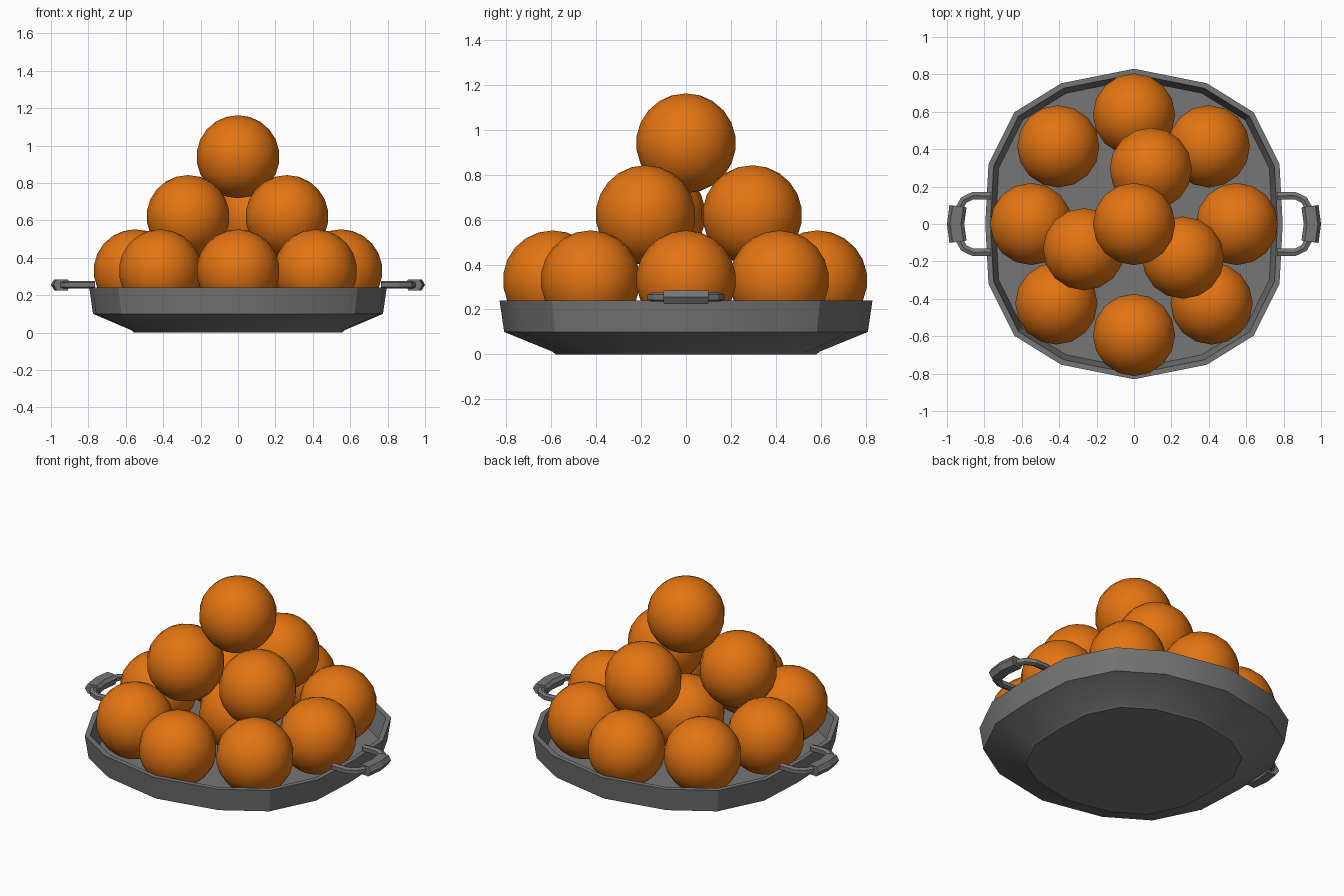
import bpy, bmesh, math
from mathutils import Vector

if "Cube" in bpy.data.objects:
    bpy.data.objects.remove(bpy.data.objects["Cube"])


def material(name, rgb):
    m = bpy.data.materials.new(name)
    m.diffuse_color = (*rgb, 1)
    m.use_nodes = True
    m.node_tree.nodes["Principled BSDF"].inputs["Base Color"].default_value = m.diffuse_color
    return m


ORANGE = material("orange_peel", (0.77, 0.175, 0.006))
GREY = material("grey_metal", (0.18, 0.18, 0.18))


def finish(bm, name, mat, angle=None):
    bmesh.ops.recalc_face_normals(bm, faces=bm.faces)
    me = bpy.data.meshes.new(name)
    bm.to_mesh(me)
    bm.free()
    me.materials.append(mat)
    if angle:
        me.shade_smooth()
        me.set_sharp_from_angle(angle=math.radians(angle))
    ob = bpy.data.objects.new(name, me)
    bpy.context.collection.objects.link(ob)
    return ob


def skin(bm, rings):
    """Join closed rings of points with quads and cap both ends."""
    vs = [[bm.verts.new(p) for p in r] for r in rings]
    n = len(vs[0])
    for a, b in zip(vs, vs[1:]):
        for i in range(n):
            bm.faces.new((a[i], a[(i + 1) % n], b[(i + 1) % n], b[i]))
    bm.faces.new(vs[0][::-1])
    bm.faces.new(vs[-1])


def sweep(bm, path, section, z):
    """Sweep a (side, up) section along a flat path at height z."""
    pts = [Vector(p) for p in path]
    rings = []
    for i, p in enumerate(pts):
        t = (pts[min(i + 1, len(pts) - 1)] - pts[max(i - 1, 0)]).normalized()
        side = Vector((t.y, -t.x))
        rings.append([(p.x + side.x * s, p.y + side.y * s, z + u)
                      for s, u in section])
    skin(bm, rings)


# tray: sixteen-sided outline scaled through a wall profile
quarter = [(0.795, 0), (0.778, 0.32), (0.64, 0.597), (0.39, 0.752), (0, 0.83)]
half = quarter + [(-x, y) for x, y in quarter[-2::-1]]
outline = half + [(x, -y) for x, y in half[-2:0:-1]]
profile = [(0.70, 0), (0.715, 0.012), (0.975, 0.10), (1, 0.24),
           (0.965, 0.24), (0.93, 0.10)]
bm = bmesh.new()
skin(bm, [[(x * s, y * s, z) for x, y in outline] for s, z in profile])
finish(bm, "tray", GREY, 30)

# handles: two bent arms and a thicker grip on each side
arm = [(-0.02, -0.012), (0, -0.02), (0.02, -0.012),
       (0.02, 0.012), (0, 0.02), (-0.02, 0.012)]
grip = [(-0.047, 0.0), (-0.028, -0.03), (0.03, -0.03),
        (0.045, 0.012), (0.028, 0.03), (-0.03, 0.03)]
for sx, label in ((1, "right"), (-1, "left")):
    bm = bmesh.new()
    for sy in (1, -1):
        sweep(bm, [(sx * x, sy * y) for x, y in
                   ((0.765, 0.15), (0.86, 0.152), (0.91, 0.128), (0.942, 0.07))],
              arm, 0.255)
    finish(bm, label + "_handle_arms", GREY)
    bm = bmesh.new()
    sweep(bm, [(sx * x, -sx * y) for x, y in
               ((0.94, 0.095), (0.953, 0), (0.94, -0.095))],
          [(-s, u) for s, u in grip], 0.255)
    finish(bm, label + "_handle_grip", GREY)

# oranges: ring of eight around one, then three, then one on top
layers = {
    0.33: [(0, 0.585), (-0.405, 0.415), (0.40, 0.415), (-0.55, 0), (0.55, 0),
           (-0.415, -0.425), (0.415, -0.425), (0, -0.593), (0, 0)],
    0.62: [(0.09, 0.295), (-0.267, -0.135), (0.262, -0.18)],
    0.94: [(0, 0)],
}
bm = bmesh.new()
bmesh.ops.create_uvsphere(bm, u_segments=16, v_segments=11, radius=0.222)
first = finish(bm, "orange", ORANGE, 60)
spots = [(x, y, z) for z, row in layers.items() for x, y in row]
first.location = spots[0]
for p in spots[1:]:
    ob = bpy.data.objects.new("orange", first.data)
    ob.location = p
    bpy.context.collection.objects.link(ob)
